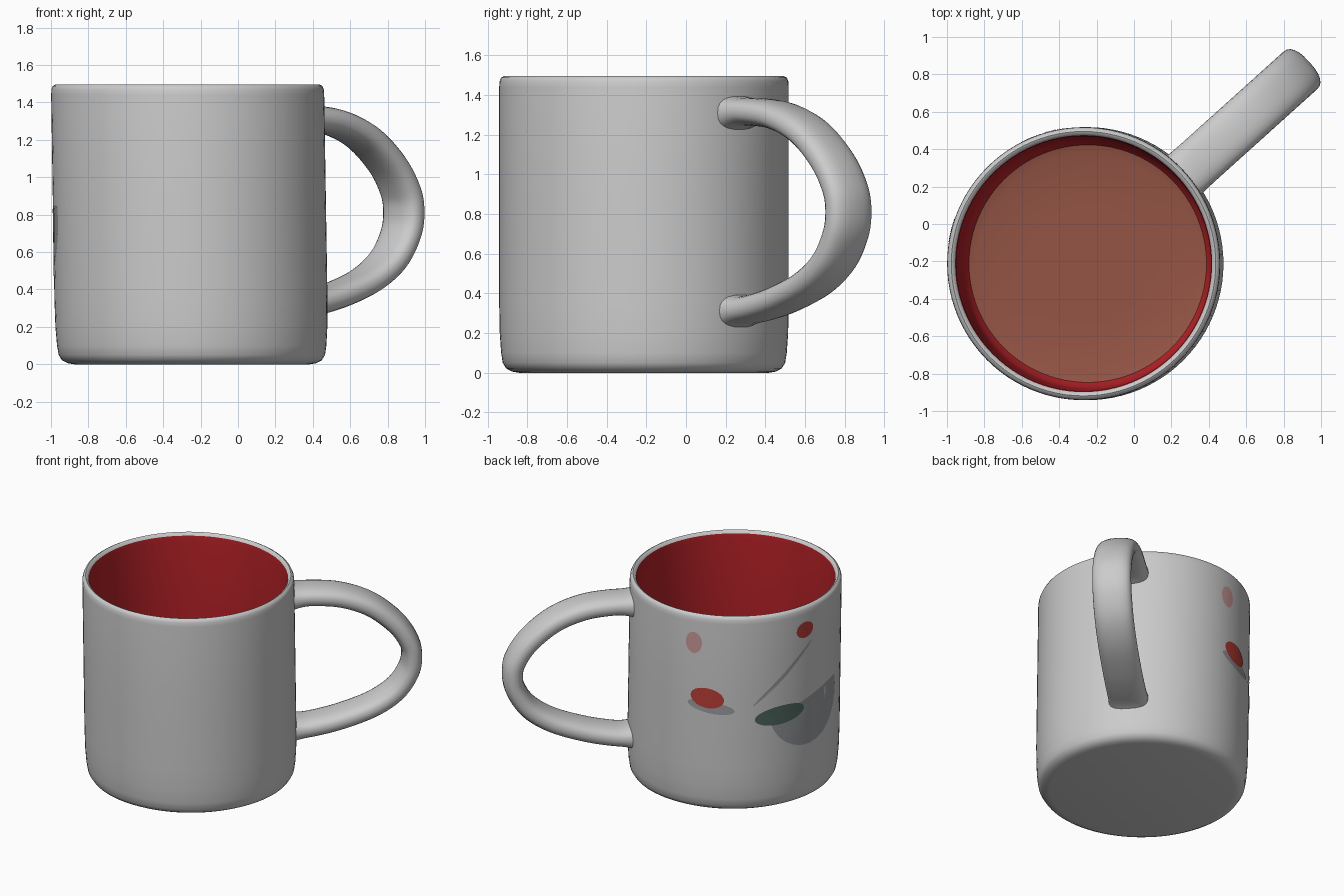
import bpy, bmesh
from math import sin, cos, pi, radians, copysign
from mathutils import Vector

if "Cube" in bpy.data.objects:
    bpy.data.objects.remove(bpy.data.objects["Cube"])

CX, CY, R = -0.258, -0.212, 0.73
HANDLE_ANGLE = radians(42)


def place(radius, angle, z):
    """Cylindrical to world coordinates, with the mug's very slight lean."""
    lean = -0.012 * (z - 0.75) / 0.75
    return Vector((CX + lean + radius * cos(angle), CY + radius * sin(angle), z))


def material(name, rgb):
    m = bpy.data.materials.new(name)
    m.diffuse_color = (*rgb, 1)
    m.use_nodes = True
    m.node_tree.nodes["Principled BSDF"].inputs["Base Color"].default_value = m.diffuse_color
    return m


def finish(bm, name, mat=None, angle=50):
    mesh = bpy.data.meshes.new(name)
    bm.to_mesh(mesh)
    bm.free()
    ob = bpy.data.objects.new(name, mesh)
    bpy.context.collection.objects.link(ob)
    if mat:
        mesh.materials.append(mat)
    bpy.ops.object.select_all(action='DESELECT')
    ob.select_set(True)
    bpy.context.view_layer.objects.active = ob
    bpy.ops.object.shade_smooth_by_angle(angle=radians(angle))
    return ob


def bridge(bm, rings):
    for a, b in zip(rings, rings[1:]):
        n = len(a)
        for i in range(n):
            j = (i + 1) % n
            bm.faces.new((a[i], a[j], b[j], b[i]))


def lathe(name, profile, mat=None, cap_start=False, cap_end=False, n=96):
    bm = bmesh.new()
    rings = [[bm.verts.new(place(r, 2 * pi * i / n, z)) for i in range(n)]
             for r, z in profile]
    bridge(bm, rings)
    if cap_start:
        bm.faces.new(rings[0][::-1])
    if cap_end:
        bm.faces.new(rings[-1])
    return finish(bm, name, mat)


red = material("red_glaze", (0.45, 0.015, 0.02))
floor_brown = material("floor_glaze", (0.30, 0.09, 0.06))
paint_red = material("paint_red", (0.5, 0.05, 0.04))
paint_pink = material("paint_pink", (0.6, 0.32, 0.32))
paint_green = material("paint_green", (0.08, 0.14, 0.12))
paint_grey = material("paint_grey", (0.33, 0.34, 0.36))

# Outer shell with rounded foot and lip
lathe("mug_body", [(0.63, 0.0), (0.665, 0.006), (0.695, 0.022), (0.712, 0.05),
                   (0.72, 0.10), (0.727, 0.20), (R, 0.35), (R, 0.9), (R, 1.44),
                   (0.728, 1.47), (0.72, 1.488), (0.707, 1.495), (0.695, 1.49),
                   (0.686, 1.475)], cap_start=True)
# Coloured inside wall and floor
lathe("inner_wall", [(0.686, 1.475), (0.681, 1.44), (0.678, 0.9), (0.672, 0.2),
                     (0.66, 0.12), (0.635, 0.085)], red)
lathe("inner_floor", [(0.635, 0.085), (0.59, 0.072), (0.3, 0.07)], floor_brown,
      cap_end=True)


# Handle: flattened rounded section swept along a D-shaped path
def handle(path, thick=0.07, width=0.135, n=24, steps=6):
    pts = [Vector(p) for p in path]
    pts = [2 * pts[0] - pts[1]] + pts + [2 * pts[-1] - pts[-2]]
    line = []
    for k in range(1, len(pts) - 2):
        p0, p1, p2, p3 = pts[k - 1:k + 3]
        for s in range(steps):
            t = s / steps
            line.append(0.5 * (2 * p1 + (p2 - p0) * t
                               + (2 * p0 - 5 * p1 + 4 * p2 - p3) * t * t
                               + (3 * p1 - p0 - 3 * p2 + p3) * t ** 3))
    line.append(pts[-2])
    bm = bmesh.new()
    rings = []
    out = Vector((cos(HANDLE_ANGLE), sin(HANDLE_ANGLE), 0))
    side = Vector((-out.y, out.x, 0))
    for i, p in enumerate(line):
        d = (line[min(i + 1, len(line) - 1)] - line[max(i - 1, 0)]).normalized()
        normal = out * -d.y + Vector((0, 0, d.x))
        flare = 1 + 0.3 * max(0, (0.82 - p.x) / 0.12) ** 2   # blend into the wall
        centre = Vector((CX, CY, 0)) + out * p.x + Vector((0, 0, p.y))
        ring = []
        for j in range(n):
            a = 2 * pi * j / n
            u = copysign(abs(cos(a)) ** 0.8, cos(a)) * thick * flare
            v = copysign(abs(sin(a)) ** 0.8, sin(a)) * width * (0.9 + 0.1 * flare)
            ring.append(bm.verts.new(centre + normal * u + side * v))
        rings.append(ring)
    bridge(bm, rings)
    bm.faces.new(rings[0][::-1])
    bm.faces.new(rings[-1])
    bmesh.ops.recalc_face_normals(bm, faces=bm.faces)
    return finish(bm, "handle", angle=60)


handle([(0.70, 1.31), (0.85, 1.315), (1.05, 1.29), (1.25, 1.21), (1.42, 1.07),
        (1.515, 0.93), (1.54, 0.82), (1.52, 0.70), (1.43, 0.56), (1.27, 0.45),
        (1.05, 0.37), (0.85, 0.325), (0.70, 0.31)])


# Painted decoration: thin patches that follow the wall
def patch(name, az, z, half_w, half_h, mat, tilt=0, lower_half=False, lift=0.003):
    bm = bmesh.new()
    n, rings = 28, []
    t = radians(tilt)
    for k in (0.05, 0.35, 0.7, 1.0):
        ring = []
        for i in range(n):
            a = 2 * pi * i / n
            x, y = k * half_w * cos(a), k * half_h * sin(a)
            if lower_half and y > 0:
                y *= 0.12
            s, h = x * cos(t) - y * sin(t), x * sin(t) + y * cos(t)
            ring.append(bm.verts.new(place(R + lift, radians(az) + s / R, z + h)))
        rings.append(ring)
    bridge(bm, rings[::-1])
    bm.faces.new(rings[0])
    bmesh.ops.recalc_face_normals(bm, faces=bm.faces)
    if bm.faces[:][0].normal.dot(Vector((cos(radians(az)), sin(radians(az)), 0))) < 0:
        bmesh.ops.reverse_faces(bm, faces=bm.faces)
    return finish(bm, name, mat)


patch("painted_bowl", 170, 0.76, 0.33, 0.32, paint_grey, 14, True, 0.002)
patch("painted_leaf", 151, 0.72, 0.19, 0.07, paint_green, 4, lift=0.004)
patch("painted_spoon_stem", 153, 1.02, 0.31, 0.014, paint_grey, 42)
patch("painted_berry", 166, 1.32, 0.075, 0.06, paint_red)
patch("painted_dish", 112, 0.80, 0.17, 0.045, paint_grey, -8, lift=0.002)
patch("painted_dish_filling", 110, 0.87, 0.12, 0.075, paint_red, -8, lift=0.004)
patch("painted_blossom", 102, 1.28, 0.06, 0.08, paint_pink)
